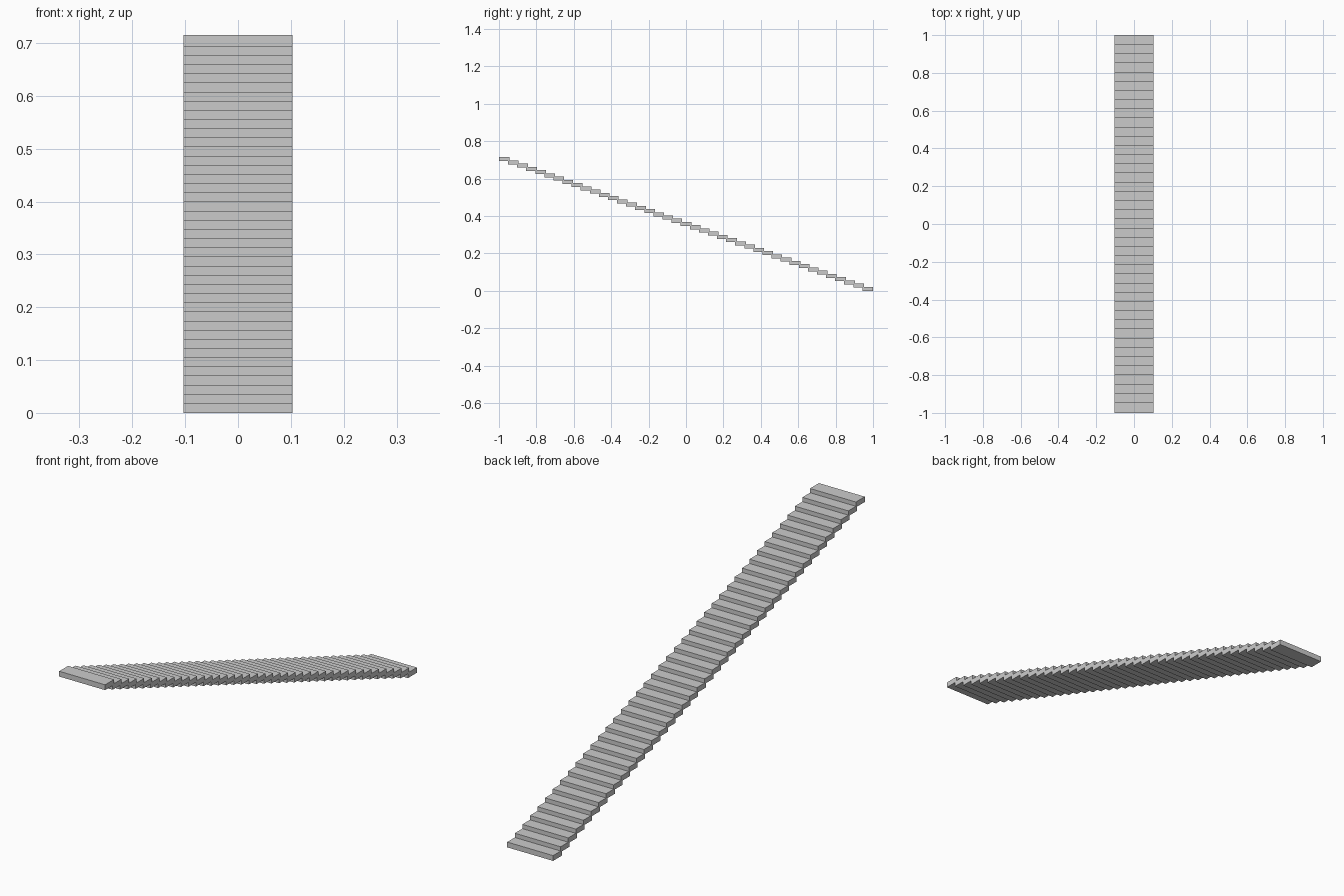
import bpy

if "Cube" in bpy.data.objects:
    bpy.data.objects.remove(bpy.data.objects["Cube"])

# Straight flight of overlapping slab treads, high end at -y
COUNT = 41
WIDTH, DEPTH, THICK = 0.206, 0.057, 0.0215
TOTAL_RISE = 0.715
run = (2.0 - DEPTH) / (COUNT - 1)
rise = (TOTAL_RISE - THICK) / (COUNT - 1)

# lowest tread at the back
bpy.ops.mesh.primitive_cube_add(size=1, location=(0, 1 - DEPTH / 2, THICK / 2))
treads = bpy.context.object
treads.name = "stair_treads"
treads.scale = (WIDTH, DEPTH, THICK)
bpy.ops.object.transform_apply(location=False, rotation=False, scale=True)

# repeat the tread up the flight
arr = treads.modifiers.new("flight", 'ARRAY')
arr.count = COUNT
arr.use_relative_offset = False
arr.use_constant_offset = True
arr.constant_offset_displace = (0, -run, rise)
